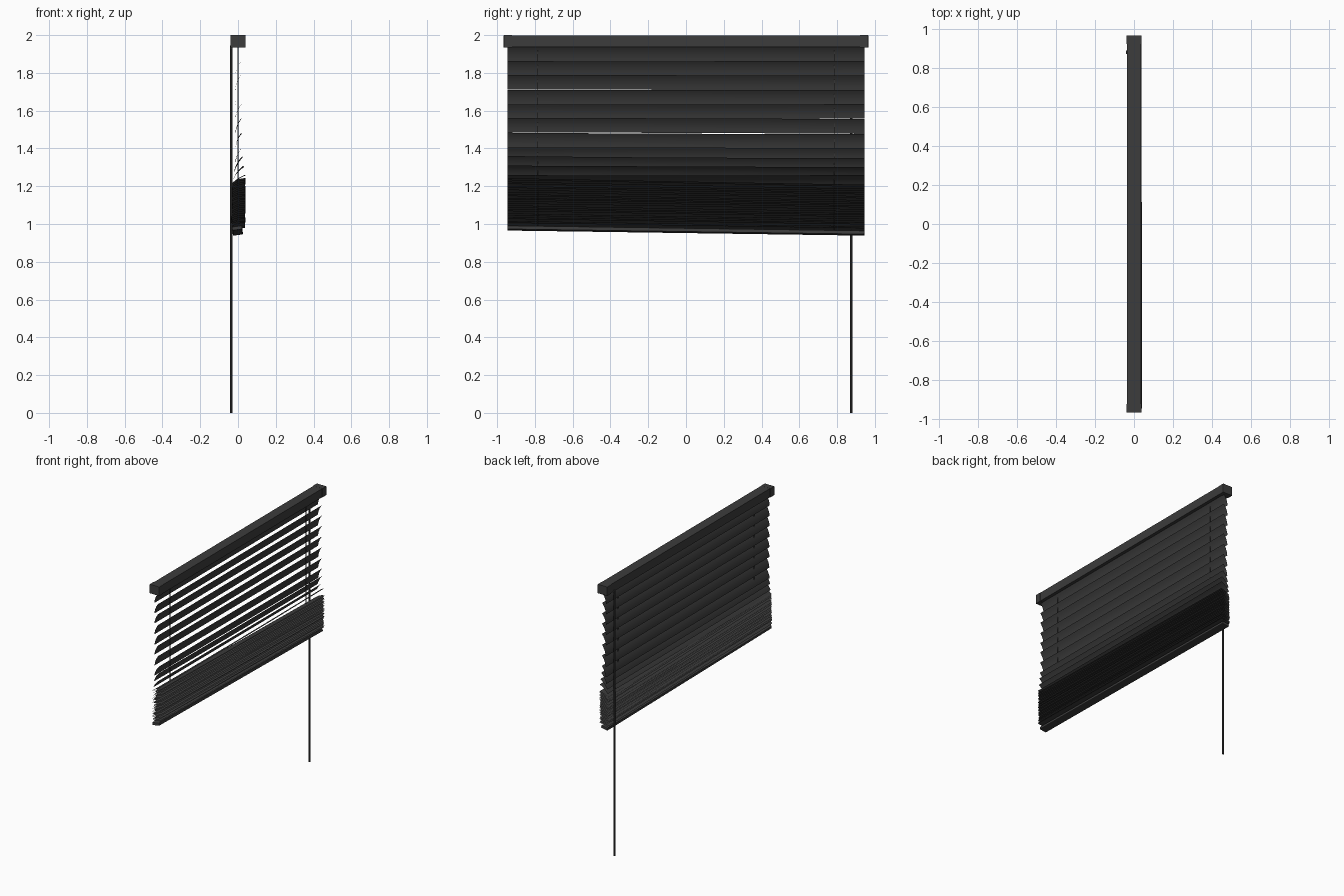
import bpy, bmesh, math, random
from mathutils import Matrix

if "Cube" in bpy.data.objects:
    bpy.data.objects.remove(bpy.data.objects["Cube"])

random.seed(4)
HALF = 0.945          # half length of slats
SLOPE = 0.016         # sideways droop of the gathered slats

mat = bpy.data.materials.new("charcoal")
mat.diffuse_color = (0.045, 0.045, 0.045, 1)
mat.use_nodes = True
mat.node_tree.nodes["Principled BSDF"].inputs["Base Color"].default_value = mat.diffuse_color


def finish(name, bm, smooth=False):
    me = bpy.data.meshes.new(name)
    bm.to_mesh(me)
    bm.free()
    me.materials.append(mat)
    for p in me.polygons:
        p.use_smooth = smooth
    ob = bpy.data.objects.new(name, me)
    bpy.context.collection.objects.link(ob)
    return ob


def box(name, size, loc, bevel=0.0, rot=(0, 0, 0)):
    bm = bmesh.new()
    bmesh.ops.create_cube(bm, size=1, matrix=Matrix.Diagonal((*size, 1)))
    if bevel:
        bmesh.ops.bevel(bm, geom=bm.edges[:], offset=bevel, segments=2,
                        affect='EDGES', profile=0.5)
    ob = finish(name, bm)
    ob.location, ob.rotation_euler = loc, rot
    return ob


def rod(name, x, y, z0, z1, r, sides):
    bm = bmesh.new()
    bmesh.ops.create_cone(bm, cap_ends=True, segments=sides, radius1=r, radius2=r,
                          depth=z1 - z0, matrix=Matrix.Translation((x, y, (z0 + z1) / 2)))
    return finish(name, bm)


def slat(name, x, z, width, tilt, slope, bow, twist):
    """Thin crowned strip; +x edge is raised by tilt, sinks towards +y."""
    bm = bmesh.new()
    nu, nv, rows = 6, 8, []
    for j in range(nv + 1):
        t = 2 * j / nv - 1
        a = math.radians(tilt + twist * t)
        row = []
        for i in range(nu + 1):
            s = i / nu - 0.5
            u, h = s * width, 0.006 * (1 - 4 * s * s)
            row.append(bm.verts.new((
                x + u * math.cos(a) - h * math.sin(a), t * HALF,
                z + u * math.sin(a) + h * math.cos(a)
                - slope * t * HALF + bow * (1 - t * t))))
        rows.append(row)
    for a, b in zip(rows, rows[1:]):
        for i in range(nu):
            bm.faces.new((a[i], a[i + 1], b[i + 1], b[i]))
    return finish(name, bm, True)


# head rail with end caps
box("head_rail", (0.072, 1.89, 0.063), (0.001, 0, 1.9675))
for side in (-1, 1):
    box("end_cap", (0.078, 0.045, 0.066), (0, side * 0.9425, 1.967), 0.002)

# hanging slats, closed at the top and opening out above the stack
tops = [1.938, 1.862, 1.787, 1.71, 1.634, 1.558, 1.48, 1.403, 1.355, 1.305, 1.26]
tilts = [68] * 7 + [66, 60, 50, 36]
for i, (top, tilt) in enumerate(zip(tops, tilts)):
    k = i / 10
    z = top - 0.0415 * math.sin(math.radians(tilt))
    slat("hanging_slat", 0.004 * k, z, 0.083, tilt, random.uniform(-0.3, 0.5) * SLOPE * k,
         random.uniform(-0.005, 0.004) * k, random.uniform(-3, 3) * k)

# gathered slats
n = 24
for i in range(n):
    k = i / (n - 1)
    slat("stacked_slat", 0.004 - 0.003 * k + random.uniform(-0.002, 0.002),
         1.213 - 0.228 * k, 0.073, 20 - 8 * k + random.uniform(-3, 3),
         SLOPE * (1.2 - 0.3 * k), random.uniform(-0.002, 0.002), random.uniform(-2, 2))

# bottom rail
box("bottom_rail", (0.054, 1.89, 0.02), (-0.003, 0, 0.965), 0.004,
    (-SLOPE * 0.9, math.radians(-8), 0))

# lift cords and tilt wand
for side in (-1, 1):
    rod("lift_cord", 0, side * 0.785, 0.965, 1.94, 0.0022, 8)
rod("tilt_wand", -0.035, 0.875, 0, 1.93, 0.0065, 8)
box("wand_hook", (0.012, 0.012, 0.02), (-0.036, 0.882, 1.935))
